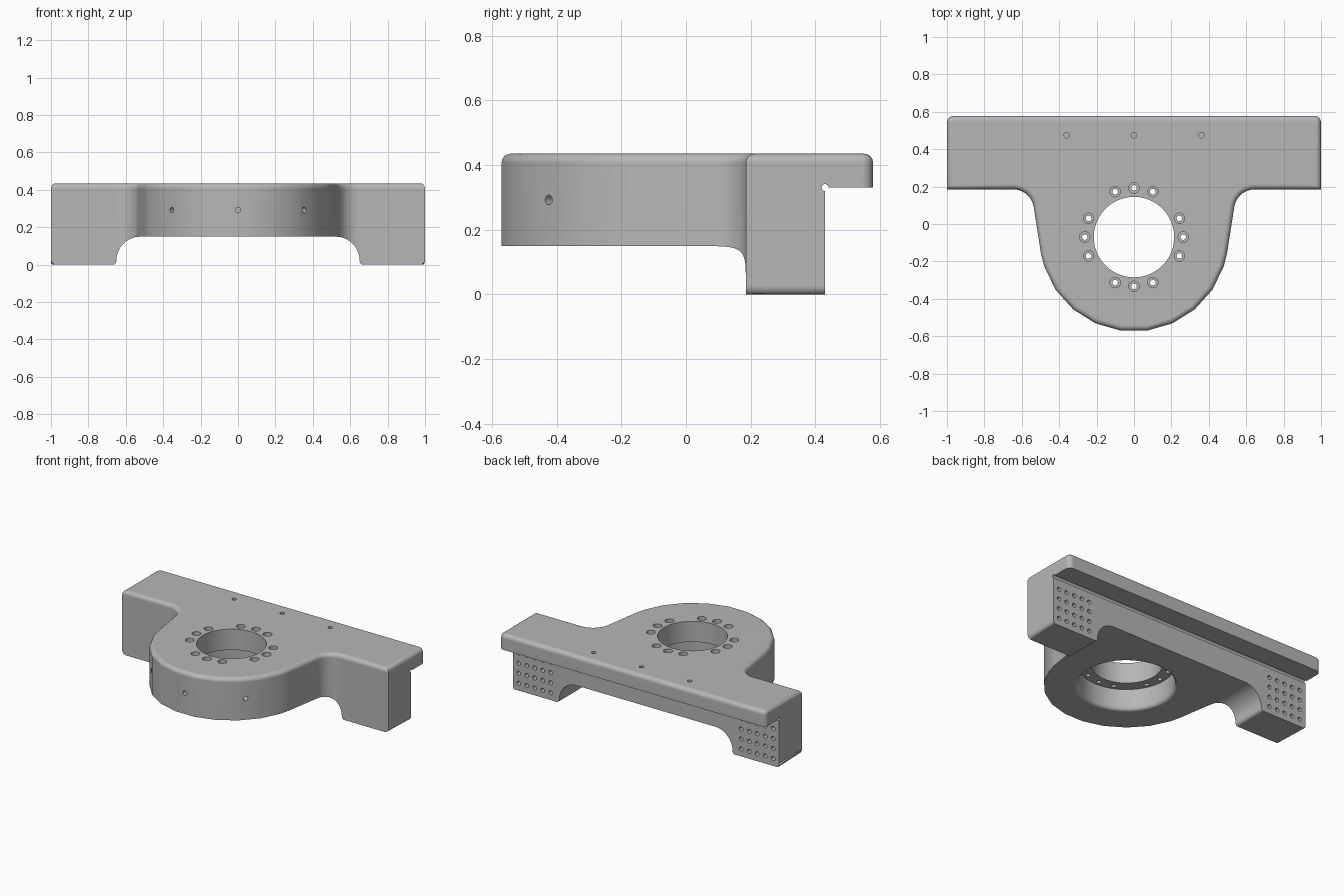
import bpy, bmesh
from math import radians, sin, cos, pi
from mathutils import Vector, Matrix

old = bpy.data.objects.get("Cube")
if old:
    bpy.data.objects.remove(old, do_unlink=True)

TOP = 0.435
BORE_Y = -0.07


def arc(cx, cy, r, start, end, steps):
    angles = [radians(start + (end - start) * i / steps) for i in range(steps + 1)]
    return [(cx + r * cos(a), cy + r * sin(a)) for a in angles]


def mirrored(half):
    """Close a right-hand outline with its mirror image."""
    return half + [(-x, y) for x, y in reversed(half)]


def prism(bm, outline, axis, low, high):
    """Extrude a 2D outline along the x, y or z axis."""
    def place(p, h):
        return {"x": (h, p[0], p[1]), "y": (p[0], h, p[1]), "z": (p[0], p[1], h)}[axis]
    face = bm.faces.new([bm.verts.new(place(p, low)) for p in outline])
    moved = bmesh.ops.extrude_face_region(bm, geom=[face])["geom"]
    shift = Vector(place((0, 0), high - low))
    bmesh.ops.translate(bm, vec=shift, verts=[v for v in moved if isinstance(v, bmesh.types.BMVert)])


def revolve(bm, profile, matrix, sides):
    """Solid of revolution from (radius, height) pairs."""
    rings = [[bm.verts.new(matrix @ Vector((r * cos(2 * pi * i / sides), r * sin(2 * pi * i / sides), h)))
              for i in range(sides)] for r, h in profile]
    for a, b in zip(rings, rings[1:]):
        for i in range(sides):
            j = (i + 1) % sides
            bm.faces.new((a[i], a[j], b[j], b[i]))
    bm.faces.new(rings[0])
    bm.faces.new(rings[-1])


def pin(bm, base, direction, radius, length):
    d = Vector(direction)
    matrix = Matrix.Translation(base) @ d.to_track_quat("Z", "Y").to_matrix().to_4x4()
    revolve(bm, [(radius, 0), (radius, length)], matrix, 16)


def finish(bm, name):
    bmesh.ops.recalc_face_normals(bm, faces=bm.faces[:])
    mesh = bpy.data.meshes.new(name)
    bm.to_mesh(mesh)
    bm.free()
    obj = bpy.data.objects.new(name, mesh)
    bpy.context.collection.objects.link(obj)
    return obj


# Bracket body: bar with a round nose, blended by fillets
bm = bmesh.new()
half = [(0.07, BORE_Y - 0.5)]
half += arc(0, BORE_Y, 0.505, -66, -18, 3)
half += arc(0, BORE_Y, 0.505, -10, -10, 1)[:1]
half += arc(0.645, 0.075, 0.11, 170, 90, 7)
half += [(1, 0.185)]
half += arc(0.966, 0.544, 0.034, 0, 90, 4)
prism(bm, mirrored(half), "z", 0, TOP)
bmesh.ops.recalc_face_normals(bm, faces=bm.faces[:])
rim = [e for e in bm.edges if all(v.co.z > TOP - 0.001 for v in e.verts)]
feet = [e for e in bm.edges if all(v.co.z < 0.001 and abs(v.co.x) > 0.999 for v in e.verts)]
bmesh.ops.bevel(bm, geom=rim + feet, offset=0.028, segments=4, profile=0.5,
                affect="EDGES", clamp_overlap=False)
body = finish(bm, "bracket_body")

# Undercut below the rear lip
undercut = bmesh.new()
prism(undercut, [(0.43, -0.1), (0.7, -0.1), (0.7, 0.33), (0.43, 0.33)], "x", -1.2, 1.2)

# Arch between the legs, and the relief groove under the lip
arch = bmesh.new()
half = [(0.70, -0.05)] + arc(0.672, 0.021, 0.022, 270, 180, 4) + arc(0.522, 0.022, 0.128, 0, 90, 10)[1:]
prism(arch, mirrored(half), "y", -0.8, 0.8)
pin(arch, (-1.2, 0.43, 0.33), (1, 0, 0), 0.011, 2.4)

# Stepped bore with a flared lower mouth
bore = bmesh.new()
revolve(bore, [(0.318, 0.1), (0.318, 0.15), (0.306, 0.155), (0.298, 0.164), (0.295, 0.178),
               (0.295, 0.295), (0.215, 0.295), (0.215, 0.5)],
        Matrix.Translation((0, BORE_Y, 0)), 48)

# Drilled holes
holes = bmesh.new()
for quarter in range(4):
    for offset in (-22.5, 0, 22.5):
        a = radians(quarter * 90 + offset)
        spot = Matrix.Translation((0.263 * cos(a), BORE_Y + 0.263 * sin(a), 0))
        revolve(holes, [(0.015, 0.25), (0.015, 0.385), (0.028, 0.385), (0.028, 0.5)], spot, 16)
for angle in (-135, -90, -45):
    d = Vector((cos(radians(angle)), sin(radians(angle)), 0))
    pin(holes, Vector((0, BORE_Y, 0.292)) + d * 0.42, d, 0.015, 0.2)
for x in (-0.36, 0, 0.36):
    pin(holes, (x, 0.475, 0.375), (0, 0, 1), 0.015, 0.1)
for side in (-1, 1):
    for column in range(5):
        for row in range(4):
            pin(holes, (side * (0.715 + 0.06 * column), 0.385, 0.05 + 0.068 * row), (0, 1, 0), 0.014, 0.08)

# Cut everything out of the body
bpy.ops.object.select_all(action="DESELECT")
body.select_set(True)
bpy.context.view_layer.objects.active = body
for name, cutter_bm in (("undercut", undercut), ("arch", arch), ("bore", bore), ("holes", holes)):
    cutter = finish(cutter_bm, name + "_cutter")
    cutter.hide_render = True
    mod = body.modifiers.new(name, "BOOLEAN")
    mod.operation = "DIFFERENCE"
    mod.solver = "EXACT"
    mod.object = cutter
    bpy.ops.object.modifier_apply(modifier=mod.name)
    bpy.data.objects.remove(cutter, do_unlink=True)

# Machined grey metal
metal = bpy.data.materials.new("plain_grey")
metal.use_nodes = True
grey = (0.47, 0.47, 0.47, 1)
metal.diffuse_color = grey
metal.node_tree.nodes["Principled BSDF"].inputs["Base Color"].default_value = grey
body.data.materials.clear()
body.data.materials.append(metal)
for face in body.data.polygons:
    face.material_index = 0

bpy.ops.object.shade_smooth_by_angle(angle=radians(30))
weighted = body.modifiers.new("clean_shading", "WEIGHTED_NORMAL")
weighted.keep_sharp = True
